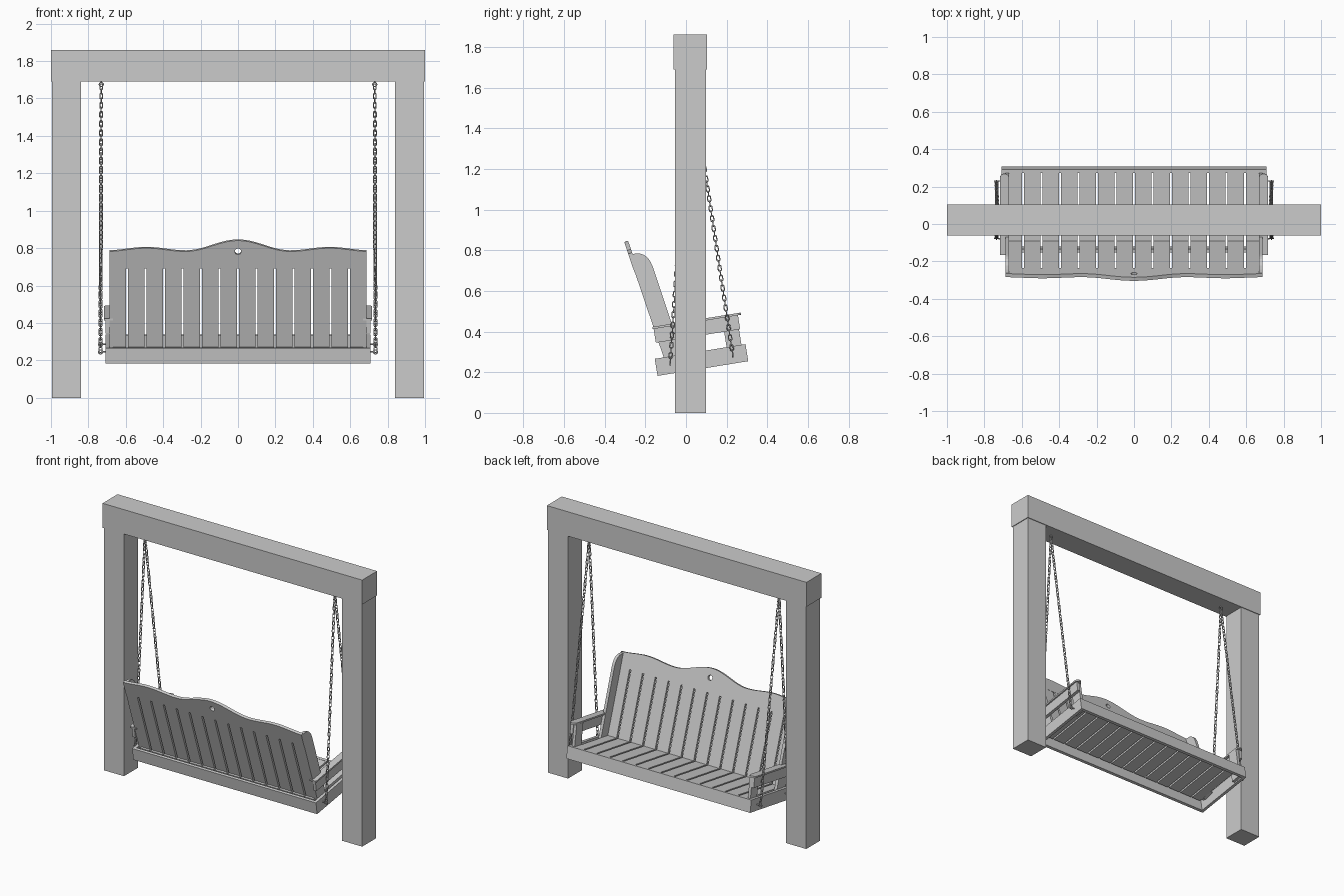
import bpy, bmesh
from math import sin, cos, pi, radians
from mathutils import Matrix, Vector

if "Cube" in bpy.data.objects:
    bpy.data.objects.remove(bpy.data.objects["Cube"])

SEAT = Matrix.Translation((0, -0.14, 0.182)) @ Matrix.Rotation(radians(9.2), 4, 'X')
BACK = Matrix.Translation((0, -0.121, 0.30)) @ Matrix.Rotation(radians(18.7), 4, 'X')
WORLD = Matrix.Identity(4)


def finish(name, bm, frame=WORLD):
    bmesh.ops.recalc_face_normals(bm, faces=bm.faces)
    me = bpy.data.meshes.new(name)
    bm.to_mesh(me)
    bm.free()
    ob = bpy.data.objects.new(name, me)
    ob.matrix_world = frame
    bpy.context.collection.objects.link(ob)
    return ob


def box(name, x, y, z, frame=WORLD):
    bm = bmesh.new()
    size = [b - a for a, b in (x, y, z)]
    mid = [(a + b) / 2 for a, b in (x, y, z)]
    bmesh.ops.create_cube(bm, size=1, matrix=Matrix.Translation(mid) @ Matrix.Diagonal((*size, 1)))
    return finish(name, bm, frame)


def extrude(name, points, offset, frame):
    bm = bmesh.new()
    face = bm.faces.new([bm.verts.new(p) for p in points])
    new = bmesh.ops.extrude_face_region(bm, geom=[face], use_keep_orig=True)['geom']
    bmesh.ops.translate(bm, verts=[v for v in new if isinstance(v, bmesh.types.BMVert)], vec=offset)
    return finish(name, bm, frame)


def span(s, a, b):
    return tuple(sorted((s * a, s * b)))


def add_link(bm, m, half, rad, wire, n=12, k=6):
    # stretched ring lying in the local XZ plane
    rings = []
    for i in range(n):
        a = 2 * pi * (i + 0.5) / n
        shift = half if sin(a) > 0 else -half
        ring = []
        for j in range(k):
            t = 2 * pi * j / k
            r = rad + wire * cos(t)
            ring.append(bm.verts.new(m @ Vector((r * cos(a), wire * sin(t), r * sin(a) + shift))))
        rings.append(ring)
    for i in range(n):
        p, q = rings[i], rings[(i + 1) % n]
        for j in range(k):
            f = bm.faces.new((p[j], p[(j + 1) % k], q[(j + 1) % k], q[j]))
            f.smooth = True


def add_rod(bm, a, b, r):
    a, b = Vector(a), Vector(b)
    m = Matrix.Translation((a + b) / 2) @ (b - a).to_track_quat('Z', 'Y').to_matrix().to_4x4()
    bmesh.ops.create_cone(bm, cap_ends=True, segments=10, radius1=r, radius2=r,
                          depth=(b - a).length, matrix=m)


# Hanging frame
box("top_beam", (-1, 1), (-0.062, 0.103), (1.69, 1.86))
for s, side in ((-1, "left"), (1, "right")):
    box(side + "_post", span(s, 0.84, 0.995), (-0.055, 0.098), (0, 1.69))

# Seat frame rails
box("seat_back_rail", (-0.708, 0.708), (0, 0.02), (0, 0.085), SEAT)
box("seat_front_rail", (-0.708, 0.708), (0.432, 0.452), (0, 0.085), SEAT)

# Seat and back slats
pitch, gap = 0.099, 0.012
for i in range(14):
    c = (i - 6.5) * pitch
    lo, hi = c - (pitch - gap) / 2, c + (pitch - gap) / 2
    box("back_slat", (lo, hi), (0.002, 0.019), (-0.05, 0.412), BACK)
    box("seat_slat", (max(lo, -0.667), min(hi, 0.667)), (0.03, 0.432), (0.064, 0.083), SEAT)


# Wavy top board with a round hole
def crest(x):
    x = abs(x)
    if x < 0.28:
        z = 0.782 + 0.029 * (1 + cos(pi * x / 0.28))
    else:
        z = 0.782 + 0.009 * (1 - cos(2 * pi * (x - 0.28) / 0.42))
    return (z - 0.30) / 0.947


xs = [0.687 * (1 - i / 30) for i in range(61)]
board = extrude("back_top_board",
                [(-0.687, 0, 0.412), (0.687, 0, 0.412)] + [(x, 0, crest(x)) for x in xs],
                (0, 0.02, 0), BACK)
bm = bmesh.new()
bmesh.ops.create_cone(bm, cap_ends=True, segments=24, radius1=0.017, radius2=0.017, depth=0.1,
                      matrix=Matrix.Translation((0, 0.01, 0.508)) @ Matrix.Rotation(pi / 2, 4, 'X'))
cutter = finish("hole_cutter", bm, BACK)
cutter.hide_render = True
cutter.hide_viewport = True
cut = board.modifiers.new("hole", 'BOOLEAN')
cut.object = cutter
cut.operation = 'DIFFERENCE'
cut.solver = 'EXACT'

for s, side in ((-1, "left"), (1, "right")):
    # Seat side, arm support and arm apron
    box(side + "_seat_rail", span(s, 0.687, 0.708), (0.02, 0.432), (0, 0.085), SEAT)
    box(side + "_arm_post", span(s, 0.667, 0.687), (0.358, 0.432), (0.01, 0.231), SEAT)
    box(side + "_arm_apron", span(s, 0.687, 0.708), (0.018, 0.438), (0.162, 0.231), SEAT)

    # Back side panel with rounded top
    prof = [(0.019, -0.06), (0.092, -0.06), (0.094, 0.41), (0.092, 0.435), (0.085, 0.459),
            (0.073, 0.478), (0.058, 0.490), (0.040, 0.497), (0.019, 0.502)]
    extrude(side + "_back_panel", [(s * 0.667, y, z) for y, z in prof], (s * 0.02, 0, 0), BACK)

    # Armrest plate with rounded front
    r = 0.025
    tip = [(s * 0.6925 + r * cos(pi * i / 12), 0.428 + r * sin(pi * i / 12), 0.231) for i in range(13)]
    extrude(side + "_armrest", tip + [(s * 0.6925 - r, 0.013, 0.231), (s * 0.6925 + r, 0.013, 0.231)],
            (0, 0, 0.011), SEAT)

    # Chains and eye bolts
    top = Vector((s * 0.731, 0.02, 1.675))
    bm = bmesh.new()
    add_link(bm, Matrix.Translation(top), 0, 0.011, 0.003)
    add_rod(bm, top + Vector((0, 0, 0.01)), (top.x, top.y, 1.70), 0.004)
    for y, z in ((-0.078, 0.245), (0.23, 0.285)):
        eye = Vector((s * 0.735, y, z))
        add_link(bm, Matrix.Translation(eye), 0, 0.011, 0.003)
        add_rod(bm, eye - Vector((s * 0.01, 0, 0)), (s * 0.69, y, z), 0.004)
        d = top - eye
        n = 57
        turn = d.to_track_quat('Z', 'Y').to_matrix().to_4x4()
        for i in range(n):
            m = Matrix.Translation(eye + d * ((i + 0.5) / n)) @ turn @ Matrix.Rotation(pi / 2 * (i % 2), 4, 'Z')
            add_link(bm, m, 0.007, 0.008, 0.0028)
    finish(side + "_chains", bm)
